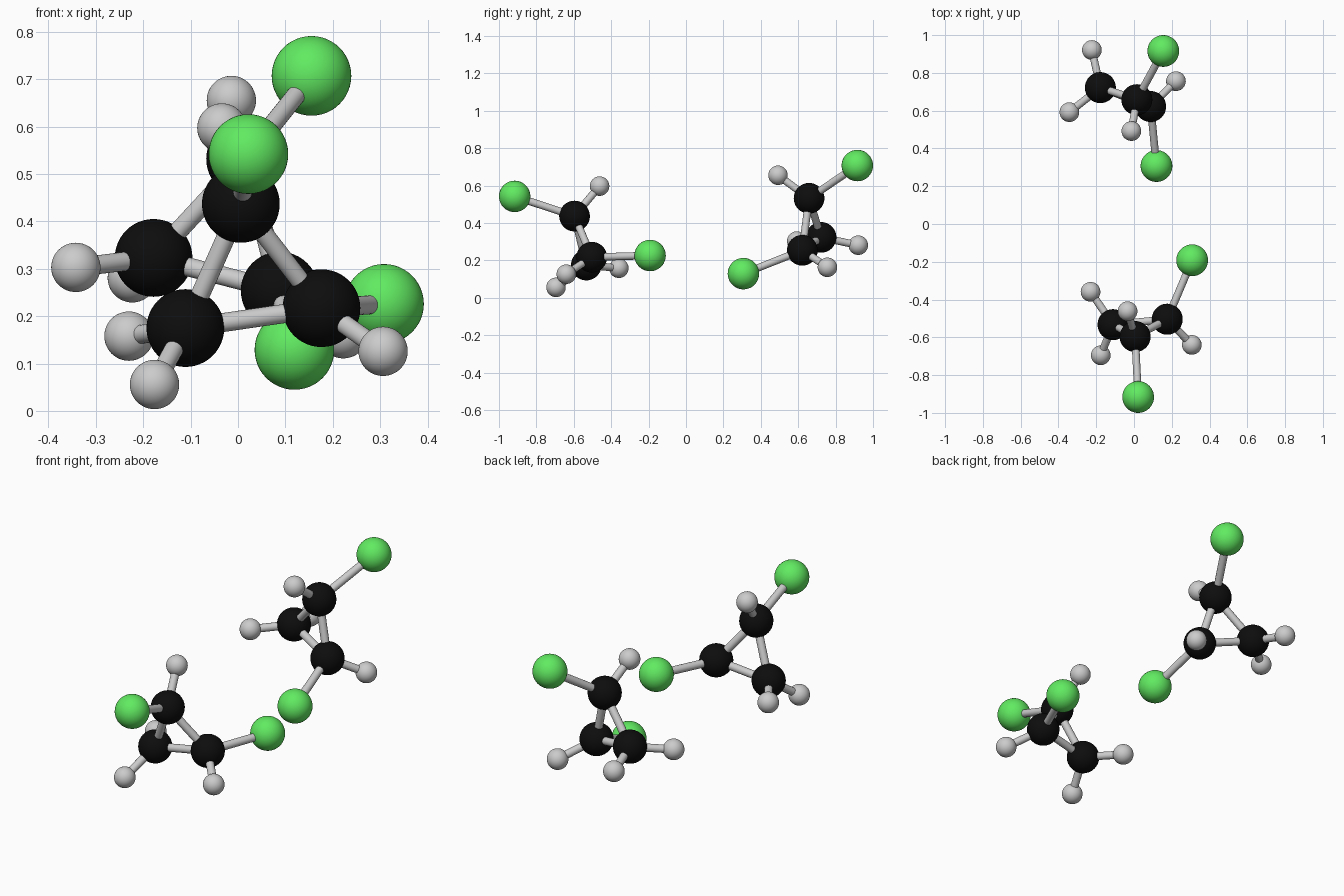
import bpy
from mathutils import Vector

if "Cube" in bpy.data.objects:
    bpy.data.objects.remove(bpy.data.objects["Cube"])


def material(name, rgb):
    m = bpy.data.materials.new(name)
    m.diffuse_color = (*rgb, 1)
    m.use_nodes = True
    m.node_tree.nodes["Principled BSDF"].inputs["Base Color"].default_value = m.diffuse_color
    return m


# Radius and material per kind of atom
KINDS = {
    "carbon": (0.082, material("black", (0.004, 0.004, 0.004))),
    "chlorine": (0.084, material("green", (0.12, 0.83, 0.12))),
    "hydrogen": (0.052, None),
}
BOND_RADIUS = 0.02


def finish(name, mat=None):
    ob = bpy.context.object
    ob.name = name
    if mat:
        ob.data.materials.append(mat)
    bpy.ops.object.shade_smooth_by_angle()


def atom(kind, name, pos):
    r, mat = KINDS[kind]
    bpy.ops.mesh.primitive_uv_sphere_add(segments=48, ring_count=24, radius=r, location=pos)
    finish(name, mat)


def bond(name, a, b):
    a, b = Vector(a), Vector(b)
    d = b - a
    bpy.ops.mesh.primitive_cylinder_add(vertices=24, radius=BOND_RADIUS, depth=d.length,
                                        location=(a + b) / 2,
                                        rotation=d.to_track_quat('Z', 'Y').to_euler())
    finish(name)


# Each molecule: three ring carbons, each with its two attached atoms
FRONT = [
    ((0.006, -0.596, 0.437), [("chlorine", (0.022, -0.916, 0.542)),
                              ("hydrogen", (-0.034, -0.462, 0.597))]),
    ((-0.111, -0.533, 0.175), [("hydrogen", (-0.176, -0.695, 0.056)),
                               ("hydrogen", (-0.230, -0.359, 0.158))]),
    ((0.176, -0.504, 0.217), [("chlorine", (0.308, -0.192, 0.226)),
                              ("hydrogen", (0.306, -0.640, 0.126))]),
]
BACK = [
    ((0.015, 0.658, 0.532), [("chlorine", (0.155, 0.916, 0.707)),
                             ("hydrogen", (-0.014, 0.492, 0.655))]),
    ((-0.178, 0.722, 0.323), [("hydrogen", (-0.342, 0.592, 0.303)),
                              ("hydrogen", (-0.223, 0.921, 0.281))]),
    ((0.088, 0.622, 0.254), [("chlorine", (0.119, 0.307, 0.129)),
                             ("hydrogen", (0.222, 0.756, 0.163))]),
]

for side, mol in (("front", FRONT), ("back", BACK)):
    for i, (c, attached) in enumerate(mol):
        atom("carbon", f"{side}_carbon_{i + 1}", c)
        # ring bond to the next carbon
        bond(f"{side}_ring_bond_{i + 1}", c, mol[(i + 1) % 3][0])
        # outer atoms and their bonds
        for j, (kind, pos) in enumerate(attached):
            atom(kind, f"{side}_{kind}_{i + 1}_{j + 1}", pos)
            bond(f"{side}_outer_bond_{i + 1}_{j + 1}", c, pos)
